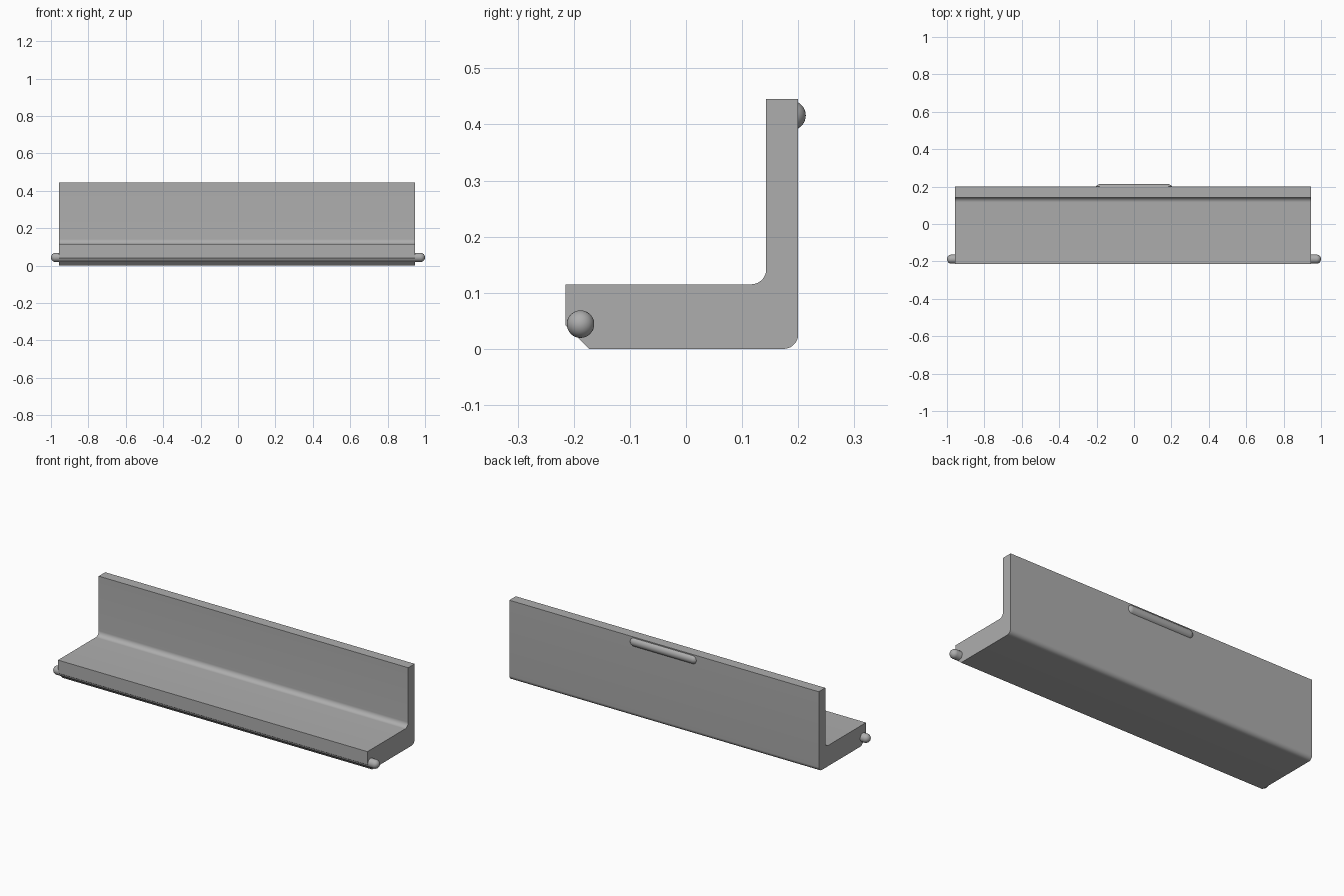
import bpy, bmesh, math
from mathutils import Matrix, Vector

cube = bpy.data.objects.get("Cube")
if cube:
    bpy.data.objects.remove(cube, do_unlink=True)

gray = bpy.data.materials.new("mid_gray")
gray.use_nodes = True
gray.diffuse_color = (0.42, 0.42, 0.42, 1)
gray.node_tree.nodes["Principled BSDF"].inputs["Base Color"].default_value = gray.diffuse_color


def finish(name, bm):
    bmesh.ops.recalc_face_normals(bm, faces=bm.faces[:])
    mesh = bpy.data.meshes.new(name)
    bm.to_mesh(mesh)
    bm.free()
    mesh.materials.append(gray)
    obj = bpy.data.objects.new(name, mesh)
    bpy.context.collection.objects.link(obj)
    bpy.ops.object.select_all(action="DESELECT")
    obj.select_set(True)
    bpy.context.view_layer.objects.active = obj
    bpy.ops.object.shade_smooth_by_angle(angle=math.radians(30))
    return obj


def arc(cy, cz, radius, start, end, steps=10):
    angles = [math.radians(start + (end - start) * i / steps) for i in range(steps + 1)]
    return [(cy + radius * math.cos(a), cz + radius * math.sin(a)) for a in angles]


def capsule(name, x0, x1, y, z, radius):
    """Rod along x with domed ends at x0 and x1."""
    bm = bmesh.new()
    bmesh.ops.create_uvsphere(bm, u_segments=32, v_segments=16, radius=radius,
                              matrix=Matrix.Rotation(math.pi / 2, 4, "Y"))
    # Split the equator so the two domes can be pulled apart into a rod
    bmesh.ops.bisect_plane(bm, geom=bm.verts[:] + bm.edges[:] + bm.faces[:],
                           plane_co=(0, 0, 0), plane_no=(1, 0, 0), clear_outer=True)
    rim = [e for e in bm.edges if e.is_boundary]
    for v in bm.verts:
        v.co.x += x0 + radius
    new = bmesh.ops.extrude_edge_only(bm, edges=rim)["geom"]
    rim_verts = [g for g in new if isinstance(g, bmesh.types.BMVert)]
    for v in rim_verts:
        v.co.x = (x0 + x1) / 2
    half = bm.verts[:] + bm.edges[:] + bm.faces[:]
    bmesh.ops.mirror(bm, geom=half, axis="X", merge_dist=0.0001,
                     matrix=Matrix.Translation((-(x0 + x1) / 2, 0, 0)))
    bmesh.ops.remove_doubles(bm, verts=bm.verts[:], dist=0.0001)
    bmesh.ops.translate(bm, verts=bm.verts[:], vec=(0, y, z))
    return finish(name, bm)


# L-shaped body: chamfered front lip, rounded heel, filleted inner corner
profile = [(-0.215, 0.115), (-0.215, 0.042), (-0.173, 0)]
profile += arc(0.174, 0.026, 0.026, -90, 0)
profile += [(0.2, 0.445), (0.143, 0.445)]
profile += arc(0.116, 0.142, 0.027, 0, -90)
left, right = 0.947, -0.957
bm = bmesh.new()
face = bm.faces.new([bm.verts.new((right, y, z)) for y, z in profile])
extruded = bmesh.ops.extrude_face_region(bm, geom=[face], use_keep_orig=True)["geom"]
bmesh.ops.translate(bm, verts=[g for g in extruded if isinstance(g, bmesh.types.BMVert)],
                    vec=Vector((left - right, 0, 0)))
finish("angled_body", bm)

# Hinge rod through the front lip, its ends showing as pins
capsule("hinge_rod", -1, 1, -0.188, 0.044, 0.0245)

# Catch ridge half sunk in the back
capsule("catch_ridge", -0.207, 0.207, 0.187, 0.416, 0.0265)
